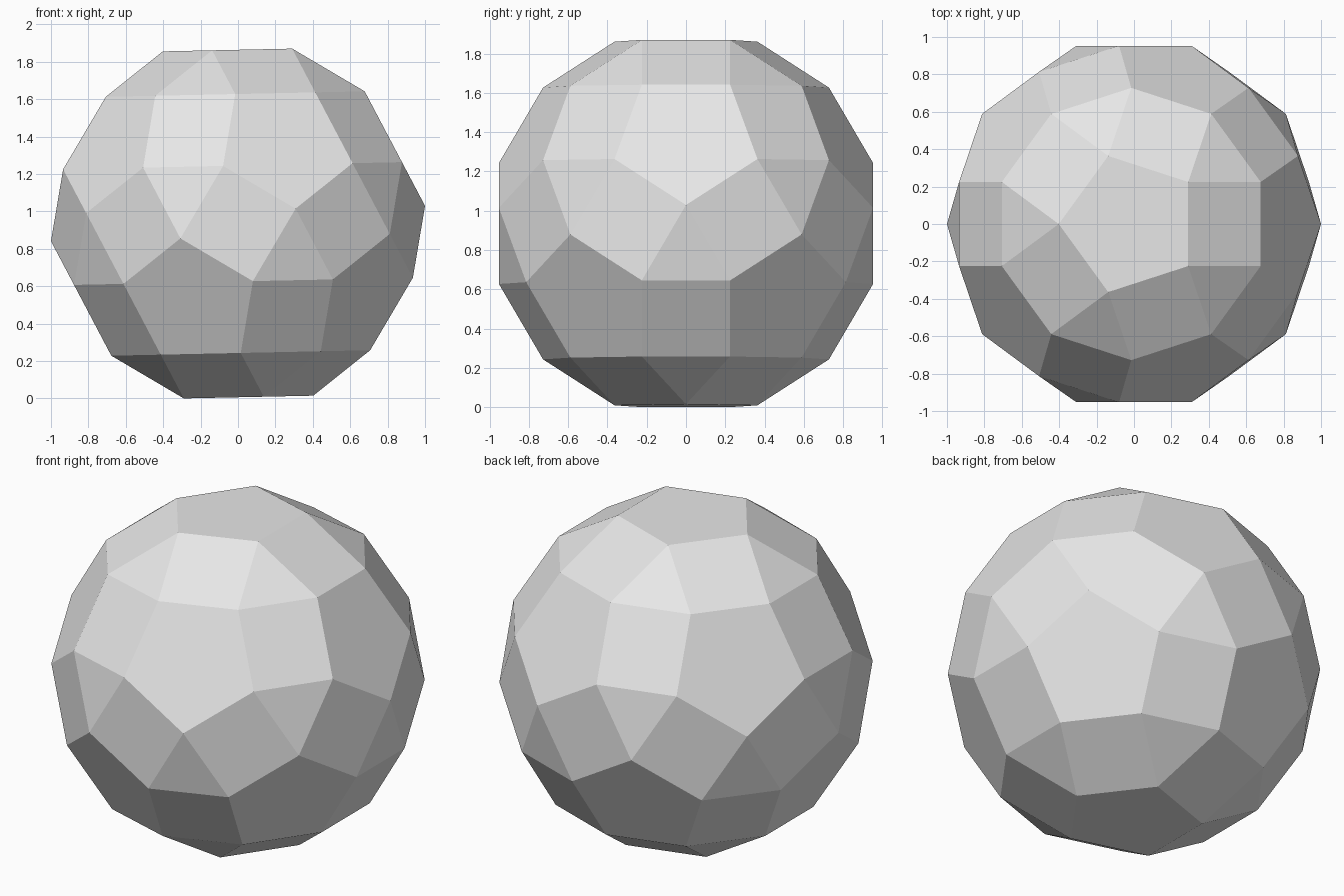
import bpy, bmesh, math
from itertools import product
from mathutils import Vector, Matrix

cube = bpy.data.objects.get("Cube")
if cube:
    bpy.data.objects.remove(cube, do_unlink=True)

# Single grey material
GREY = (0.8, 0.8, 0.8, 1.0)
mat = bpy.data.materials.new("light_grey")
mat.use_nodes = True
mat.diffuse_color = GREY
mat.node_tree.nodes["Principled BSDF"].inputs["Base Color"].default_value = GREY

# Corner points: cyclic permutations of three golden-ratio triples, all signs
PHI = (1 + math.sqrt(5)) / 2
triples = [(1, 1, PHI**3), (PHI**2, PHI, 2 * PHI), (2 + PHI, 0, PHI**2)]
corners = set()
for t in triples:
    for signs in product((-1, 1), repeat=3):
        p = [a * s + 0.0 for a, s in zip(t, signs)]
        for i in range(3):
            corners.add(tuple(p[i:] + p[:i]))

# Lean the solid about the front-back axis, resting close to one pentagon
lean = Matrix.Rotation(math.radians(-59.5), 3, 'Y')
points = [lean @ Vector((a, c, b)) for a, b, c in sorted(corners)]
scale = 1 / max(p.x for p in points)
points = [p * scale for p in points]
floor = min(p.z for p in points)

# Hull of the corners, with coplanar triangles merged to pentagons and squares
bm = bmesh.new()
for p in points:
    bm.verts.new((p.x, p.y, p.z - floor))
bmesh.ops.convex_hull(bm, input=bm.verts[:])
bmesh.ops.dissolve_limit(bm, angle_limit=math.radians(2),
                         verts=bm.verts[:], edges=bm.edges[:])
bmesh.ops.recalc_face_normals(bm, faces=bm.faces[:])

mesh = bpy.data.meshes.new("faceted_ball")
bm.to_mesh(mesh)
bm.free()
mesh.materials.append(mat)
ball = bpy.data.objects.new("faceted_ball", mesh)
bpy.context.collection.objects.link(ball)
